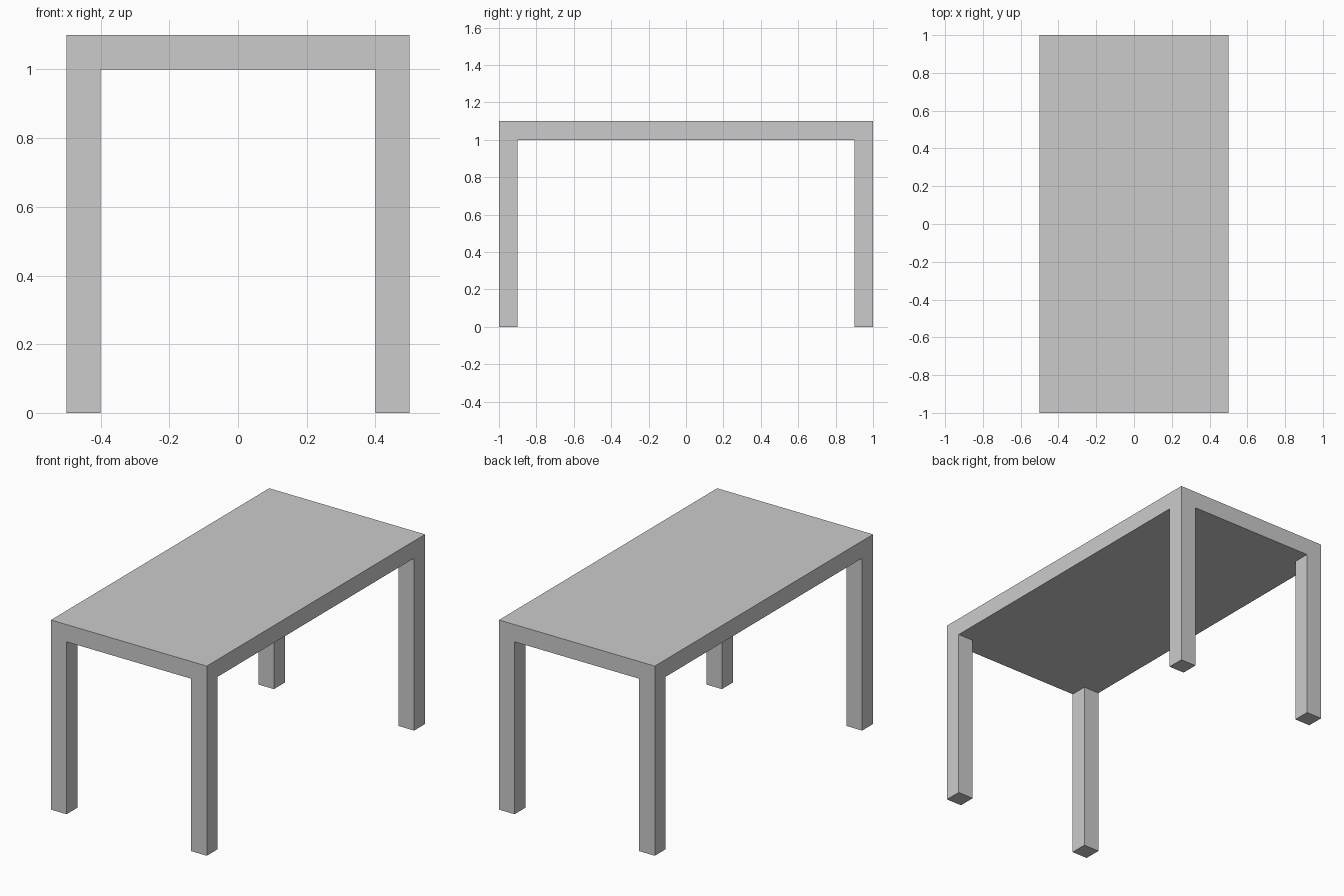
import bpy, bmesh
from mathutils import Matrix, Vector

if "Cube" in bpy.data.objects:
    bpy.data.objects.remove(bpy.data.objects["Cube"])

WIDTH, LENGTH, THICK = 1.0, 2.0, 0.1   # tabletop size
LEG, LEG_HEIGHT = 0.1, 1.0             # square leg section and height

bm = bmesh.new()

# Tabletop slab
bmesh.ops.create_cube(bm, size=1, matrix=Matrix.Translation((0, 0, LEG_HEIGHT + THICK / 2))
                      @ Matrix.Diagonal((WIDTH, LENGTH, THICK, 1)))

# Loop cuts that mark out the corner squares
for axis, half in ((Vector((1, 0, 0)), WIDTH / 2), (Vector((0, 1, 0)), LENGTH / 2)):
    for side in (-1, 1):
        bmesh.ops.bisect_plane(bm, geom=bm.verts[:] + bm.edges[:] + bm.faces[:],
                               plane_co=axis * side * (half - LEG), plane_no=axis)

# Legs: extrude the four corner squares of the underside down to the floor
bm.normal_update()
corners = []
for f in bm.faces:
    c = f.calc_center_median()
    if f.normal.z < -0.9 and abs(c.x) > WIDTH / 2 - LEG and abs(c.y) > LENGTH / 2 - LEG:
        corners.append(f)
new = bmesh.ops.extrude_face_region(bm, geom=corners)["geom"]
bmesh.ops.translate(bm, vec=(0, 0, -LEG_HEIGHT),
                    verts=[v for v in new if isinstance(v, bmesh.types.BMVert)])
bmesh.ops.recalc_face_normals(bm, faces=bm.faces[:])

mesh = bpy.data.meshes.new("table")
bm.to_mesh(mesh)
bm.free()
bpy.context.collection.objects.link(bpy.data.objects.new("table", mesh))
